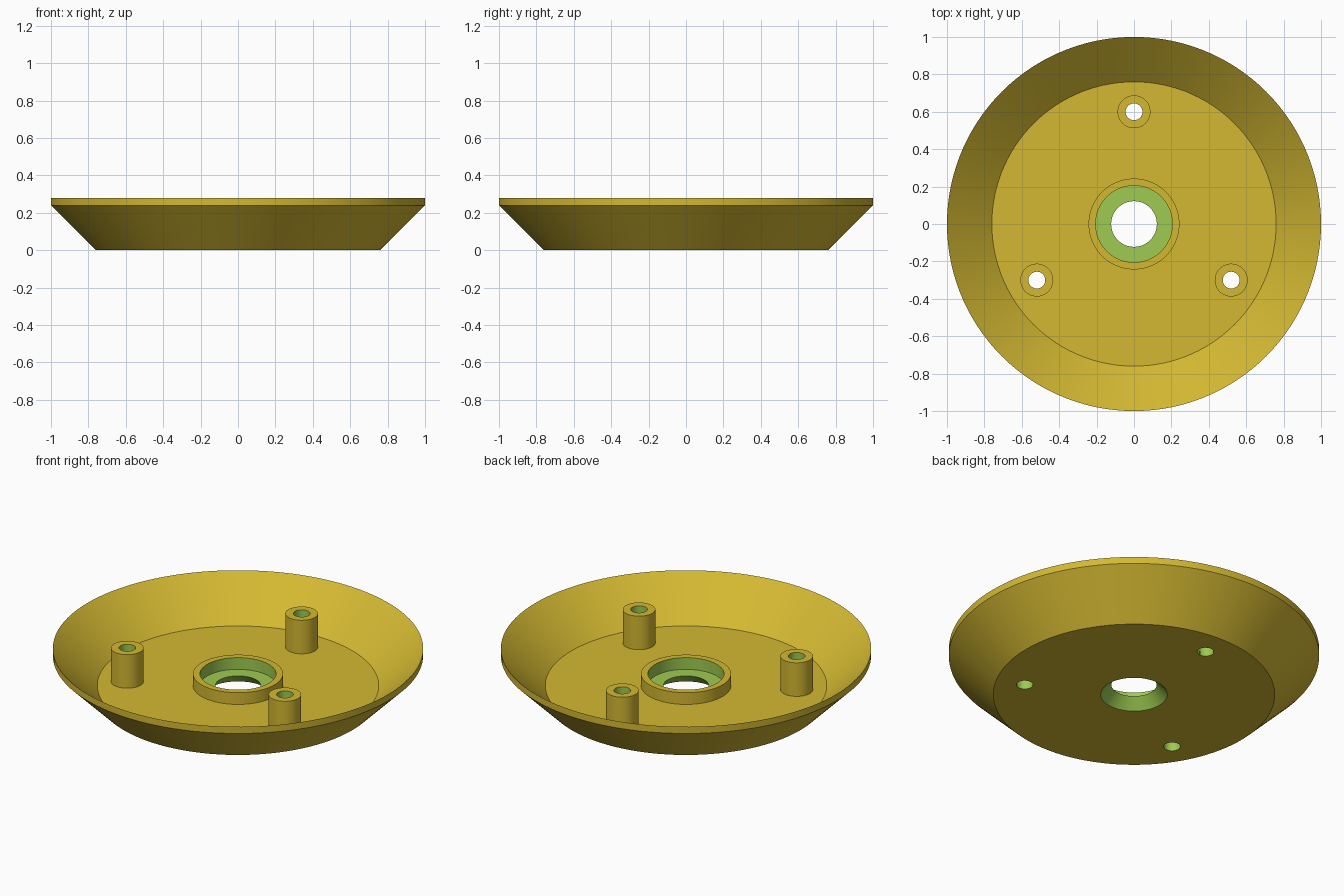
import bpy, bmesh
from math import sin, cos, tau, radians

if "Cube" in bpy.data.objects:
    bpy.data.objects.remove(bpy.data.objects["Cube"], do_unlink=True)


def make_material(name, rgb):
    mat = bpy.data.materials.new(name)
    mat.use_nodes = True
    mat.diffuse_color = (*rgb, 1)
    mat.node_tree.nodes["Principled BSDF"].inputs["Base Color"].default_value = (*rgb, 1)
    return mat


YELLOW = make_material("mustard yellow", (0.658, 0.485, 0.032))
GREEN = make_material("leaf green", (0.337, 0.597, 0.082))


def lathe(name, profile, segments, green_from, closed=True, center=(0, 0)):
    """Spin an (r, z) profile around z; strips from index green_from on are green."""
    bm = bmesh.new()
    rings = [[bm.verts.new((center[0] + r * cos(tau * i / segments),
                            center[1] + r * sin(tau * i / segments), z))
              for i in range(segments)] for r, z in profile]
    for k in range(len(rings) if closed else len(rings) - 1):
        a, b = rings[k], rings[(k + 1) % len(rings)]
        for i in range(segments):
            j = (i + 1) % segments
            face = bm.faces.new((a[i], a[j], b[j], b[i]))
            face.material_index = int(k >= green_from)
    mesh = bpy.data.meshes.new(name)
    bm.to_mesh(mesh)
    bm.free()
    mesh.materials.append(YELLOW)
    mesh.materials.append(GREEN)
    obj = bpy.data.objects.new(name, mesh)
    bpy.context.collection.objects.link(obj)
    return obj


def smooth(obj):
    bpy.ops.object.select_all(action='DESELECT')
    obj.select_set(True)
    bpy.context.view_layer.objects.active = obj
    bpy.ops.object.shade_smooth_by_angle(angle=radians(30))


FLOOR, POST_TOP = 0.06, 0.26
POST_R, HOLE_R, POST_CIRCLE = 0.088, 0.045, 0.6

# Conical dish with raised centre collar, counterbore and countersunk opening
dish = lathe("dish", [
    (0.18, 0), (0.76, 0), (1, 0.24), (1, 0.28), (0.76, FLOOR),
    (0.243, FLOOR), (0.243, 0.13), (0.205, 0.13),
    (0.205, FLOOR), (0.122, FLOOR)], 120, green_from=7)

for n in range(3):
    angle = tau / 4 + n * tau / 3
    spot = (POST_CIRCLE * cos(angle), POST_CIRCLE * sin(angle))

    # Hollow screw post standing on the floor
    post = lathe(f"screw_post_{n + 1}", [
        (POST_R, FLOOR), (POST_R, POST_TOP), (HOLE_R, POST_TOP), (HOLE_R, FLOOR)],
        48, green_from=2, closed=False, center=spot)
    smooth(post)

    # Screw hole through the floor
    bpy.ops.mesh.primitive_cylinder_add(vertices=48, radius=HOLE_R, depth=0.4,
                                        location=(*spot, 0))
    cutter = bpy.context.object
    cutter.name = "hole_cutter"
    cutter.hide_render = True
    cutter.data.materials.append(GREEN)
    cut = dish.modifiers.new("screw_hole", 'BOOLEAN')
    cut.operation = 'DIFFERENCE'
    cut.solver = 'EXACT'
    cut.material_mode = 'TRANSFER'
    cut.object = cutter
    bpy.context.view_layer.objects.active = dish
    bpy.ops.object.modifier_apply(modifier=cut.name)
    bpy.data.objects.remove(cutter, do_unlink=True)

smooth(dish)
